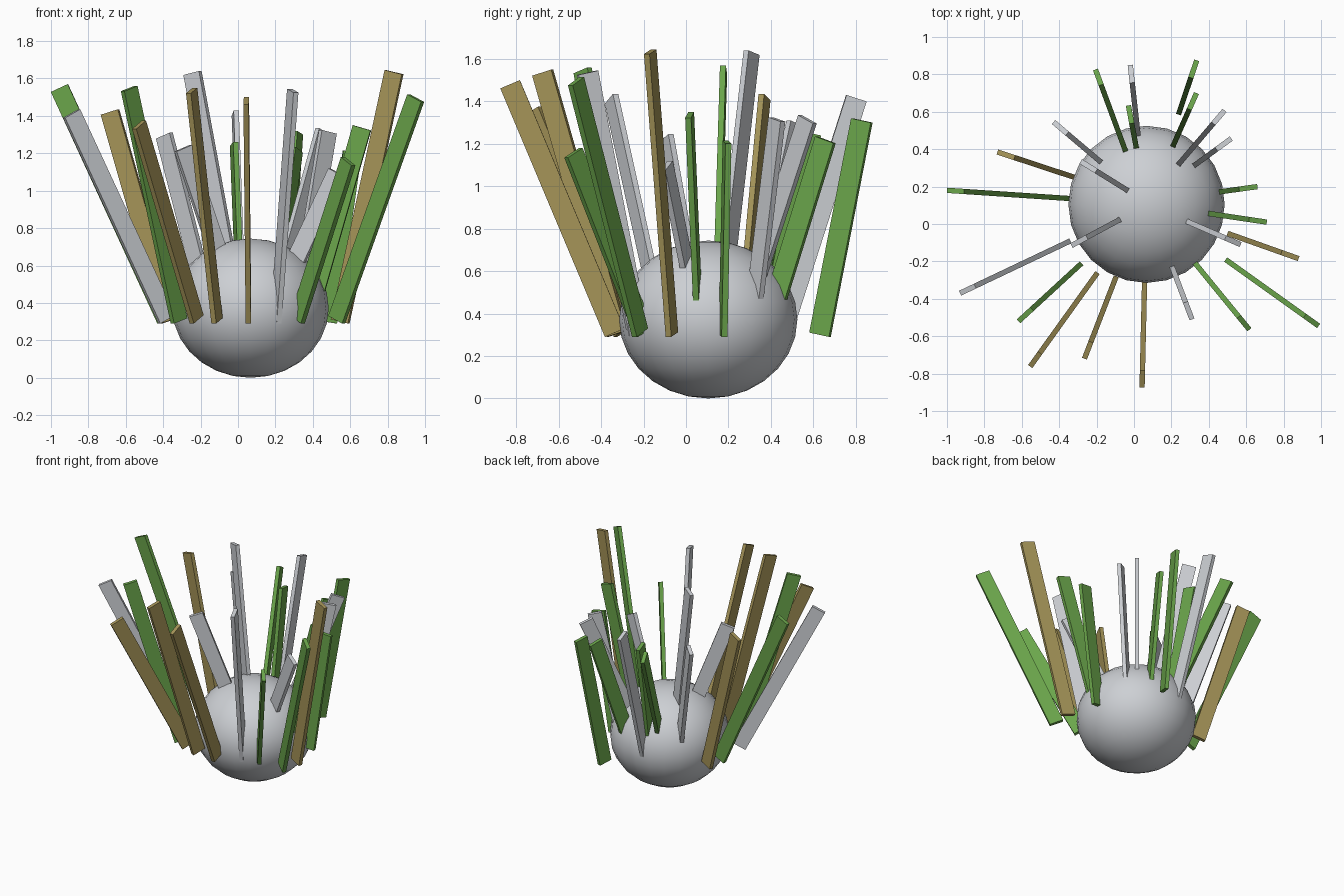
import bpy
import math
from mathutils import Matrix, Vector

if "Cube" in bpy.data.objects:
    bpy.data.objects.remove(bpy.data.objects["Cube"], do_unlink=True)

BASE_Z = 0.29        # lowest corner shared by all slats
DEPTH = 0.1          # slat size along its lean direction
THICKNESS = 0.028    # slat size across its lean direction


def make_material(name, rgb):
    mat = bpy.data.materials.new(name)
    mat.use_nodes = True
    color = (*rgb, 1.0)
    mat.diffuse_color = color
    for node in mat.node_tree.nodes:
        if node.type == "BSDF_PRINCIPLED":
            node.inputs["Base Color"].default_value = color
            node.inputs["Roughness"].default_value = 0.7
    return mat


def add_slat(name, inner_x, inner_y, outer_x, outer_y, top_z, mat):
    """Box leaning outward that spans from its inner edge to its outer edge in plan."""
    inner = Vector((inner_x, inner_y, 0))
    run = Vector((outer_x, outer_y, 0)) - inner
    span = run.length
    height = top_z - BASE_Z
    # Lean angle and length that make the tilted box fill span x height
    lean = math.atan2(span, height)
    for _ in range(30):
        lean = math.atan2(span - DEPTH * math.cos(lean),
                          height - DEPTH * math.sin(lean))
    length = math.hypot(span - DEPTH * math.cos(lean),
                        height - DEPTH * math.sin(lean))
    center = inner + run / 2
    center.z = BASE_Z + height / 2
    heading = math.atan2(run.y, run.x)

    bpy.ops.mesh.primitive_cube_add(size=1)
    slat = bpy.context.object
    slat.name = name
    slat.matrix_world = (Matrix.Translation(center)
                         @ Matrix.Rotation(heading, 4, "Z")
                         @ Matrix.Rotation(lean, 4, "Y")
                         @ Matrix.Diagonal((DEPTH, THICKNESS, length, 1)))
    slat.data.materials.append(mat)


grey = make_material("pale grey", (0.61, 0.63, 0.66))
green = make_material("leaf green", (0.145, 0.376, 0.07))
brown = make_material("straw brown", (0.376, 0.296, 0.098))

# Rounded body, slightly flattened
bpy.ops.mesh.primitive_uv_sphere_add(segments=24, ring_count=14, radius=1,
                                     location=(0.067, 0.105, 0.372))
body = bpy.context.object
body.name = "round_body"
body.scale = (0.418, 0.42, 0.372)
body.data.materials.append(grey)
bpy.ops.object.shade_smooth()

# Slats: inner x, inner y, outer x, outer y, top height
green_slats = [
    (-.34, .136, -1, .18, 1.57),
    (-.28, -.21, -.617, -.52, 1.56),
    (.29, -.165, .617, -.565, 1.18),
    (.49, -.19, .987, -.545, 1.515),
    (.32, .068, .71, .01, 1.35),
    (.43, .168, .66, .2, 1.215),
    (.17, .33, .334, .7, 1.235),
    (.238, .585, .335, .875, 1.32),
    (.025, .34, -.03, .634, 1.26),
    (.01, .24, -.206, .826, 1.31),
]
brown_slats = [
    (-.32, .25, -.73, .385, 1.435),
    (-.195, -.26, -.555, -.762, 1.375),
    (-.095, -.28, -.265, -.72, 1.55),
    (.057, -.29, .043, -.875, 1.5),
    (.5, -.05, .88, -.185, 1.645),
]
grey_slats = [
    (-.34, -.09, -.93, -.37, 1.435),
    (.185, -.18, .31, -.51, 1.545),
    (.12, .085, .57, -.11, 1.12),
    (.057, .095, -.334, -.115, 1.245),
    (.27, .275, .52, .457, 1.325),
    (.145, .21, .484, .607, 1.335),
    (-.105, .27, -.43, .545, 1.31),
    (.03, .4, -.02, .85, 1.43),
    (.045, .13, -.285, .335, 1.64),
]

for label, slats, mat in (("green_slat", green_slats, green),
                          ("brown_slat", brown_slats, brown),
                          ("grey_slat", grey_slats, grey)):
    for i, slat in enumerate(slats, 1):
        add_slat(f"{label}_{i}", *slat, mat)
